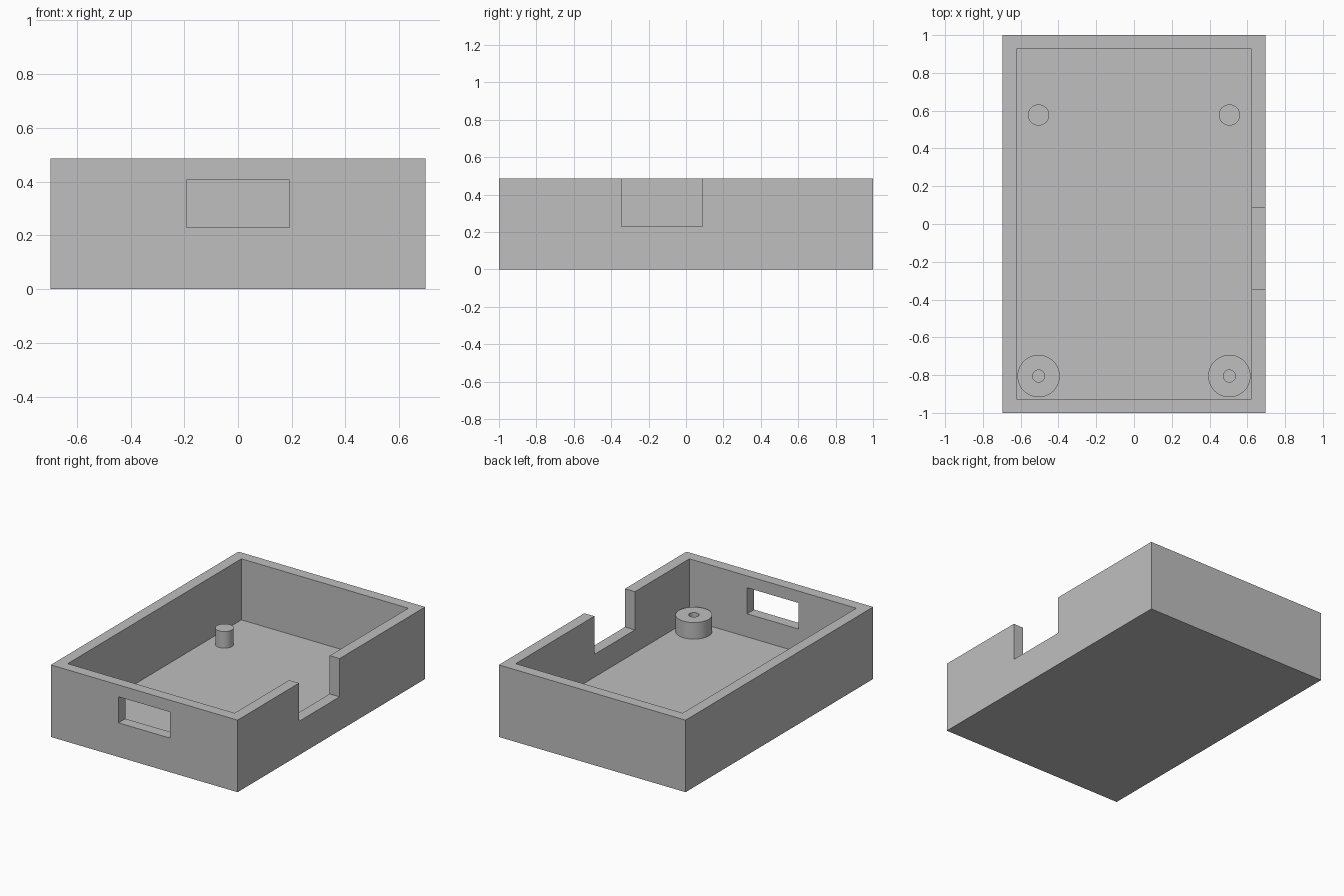
import bpy
import math

cube = bpy.data.objects.get("Cube")
if cube:
    bpy.data.objects.remove(cube, do_unlink=True)

HALF_X, HALF_Y, HEIGHT = 0.697, 1.0, 0.486
WALL = 0.074          # wall and floor thickness
POST_TOP = 0.186

grey = bpy.data.materials.new("grey plastic")
grey.use_nodes = True
colour = (0.52, 0.52, 0.52, 1)
grey.diffuse_color = colour
grey.node_tree.nodes["Principled BSDF"].inputs["Base Color"].default_value = colour


def box(name, low, high):
    """Axis-aligned box between two corners."""
    bpy.ops.mesh.primitive_cube_add(size=1, location=[(a + b) / 2 for a, b in zip(low, high)])
    obj = bpy.context.object
    obj.name = name
    obj.scale = [b - a for a, b in zip(low, high)]
    bpy.ops.object.transform_apply(location=False, rotation=False, scale=True)
    obj.data.materials.append(grey)
    return obj


def cylinder(name, radius, x, y, low, high):
    """Upright round post between two heights."""
    bpy.ops.mesh.primitive_cylinder_add(vertices=64, radius=radius, depth=high - low,
                                        location=(x, y, (low + high) / 2))
    obj = bpy.context.object
    obj.name = name
    obj.data.materials.append(grey)
    return obj


def cut(target, cutter):
    """Subtract the cutter, then remove it."""
    mod = target.modifiers.new("cut", 'BOOLEAN')
    mod.operation = 'DIFFERENCE'
    mod.solver = 'EXACT'
    mod.object = cutter
    bpy.context.view_layer.objects.active = target
    bpy.ops.object.modifier_apply(modifier=mod.name)
    bpy.data.objects.remove(cutter, do_unlink=True)


def smooth(obj):
    bpy.ops.object.select_all(action='DESELECT')
    obj.select_set(True)
    bpy.context.view_layer.objects.active = obj
    bpy.ops.object.shade_smooth_by_angle(angle=math.radians(30))


# Open tray: hollow, front window, notch in the left wall
tray = box("tray", (-HALF_X, -HALF_Y, 0), (HALF_X, HALF_Y, HEIGHT))
cut(tray, box("hollow_cutter", (WALL - HALF_X, WALL - HALF_Y, WALL),
              (HALF_X - WALL, HALF_Y - WALL, 1)))
cut(tray, box("window_cutter", (-0.192, -1.2, 0.23), (0.192, -0.85, 0.406)))
cut(tray, box("notch_cutter", (0.55, -0.345, 0.228), (0.8, 0.088, 1)))

# Posts on the floor: drilled bosses at the front, plain pegs at the back
for side, x in (("left", 0.505), ("right", -0.505)):
    boss = cylinder(side + "_screw_boss", 0.112, x, -0.805, WALL, POST_TOP)
    cut(boss, cylinder("hole_cutter", 0.032, x, -0.805, 0, 1))
    smooth(boss)
    smooth(cylinder(side + "_locating_peg", 0.056, x, 0.577, WALL, POST_TOP))
